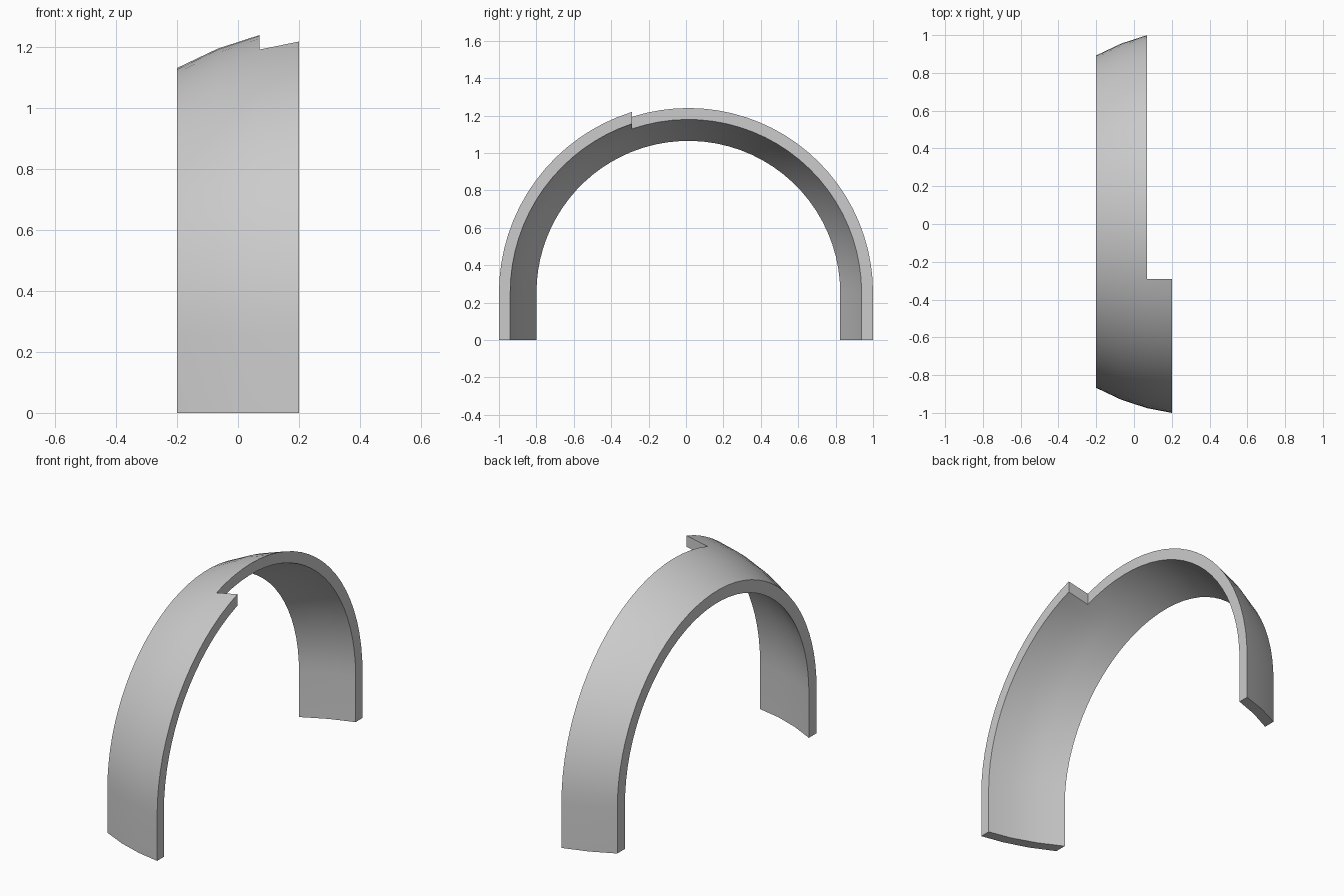
import bpy, bmesh, math

cube = bpy.data.objects.get("Cube")
if cube:
    bpy.data.objects.remove(cube, do_unlink=True)

CENTER_Y, CENTER_Z = 0.0125, 0.2525   # centre of the arch
STEP_Y = -0.29                        # where the wide front part ends
FRONT_SEGS, REAR_SEGS = 16, 24

# cross-section: x, outer radius, inner radius
SECTION = [(-0.2, 0.88, 0.812), (-0.067, 0.943, 0.878),
           (0.07, 0.9875, 0.9265), (0.2, 1.0125, 0.9525)]


def arch_path(x, radius):
    """Leg, arc up to the step, arc down to the rear, leg."""
    step = math.acos((STEP_Y - CENTER_Y) / radius)
    angles = [math.pi + (step - math.pi) * i / FRONT_SEGS for i in range(FRONT_SEGS)]
    angles += [step * (1 - i / REAR_SEGS) for i in range(REAR_SEGS + 1)]
    arc = [(x, CENTER_Y + radius * math.cos(a), CENTER_Z + radius * math.sin(a))
           for a in angles]
    return [(x, CENTER_Y - radius, 0)] + arc + [(x, CENTER_Y + radius, 0)]


bm = bmesh.new()
outer = [[bm.verts.new(p) for p in arch_path(x, ro)] for x, ro, ri in SECTION]
inner = [[bm.verts.new(p) for p in arch_path(x, ri)] for x, ro, ri in SECTION]
partner = {a: b for co, ci in zip(outer, inner) for a, b in zip(co, ci)}

# curved outer skin, with the outermost strip ending at the step
skin = []
for col in range(len(SECTION) - 1):
    for row in range(len(outer[0]) - 1):
        if col == len(SECTION) - 2 and row > FRONT_SEGS:
            continue
        a, b = outer[col], outer[col + 1]
        skin.append(bm.faces.new((a[row], b[row], b[row + 1], a[row + 1])))

# inner skin and the walls along every open edge
rim = [e for e in bm.edges if e.is_boundary]
for f in skin:
    bm.faces.new([partner[v] for v in reversed(f.verts)])
for e in rim:
    a, b = e.verts
    bm.faces.new((a, b, partner[b], partner[a]))
bmesh.ops.delete(bm, geom=[v for v in bm.verts if not v.link_faces], context='VERTS')
bmesh.ops.recalc_face_normals(bm, faces=bm.faces)

mesh = bpy.data.meshes.new("wheel_arch")
bm.to_mesh(mesh)
bm.free()
arch = bpy.data.objects.new("wheel_arch", mesh)
bpy.context.collection.objects.link(arch)

# single plain grey
grey = bpy.data.materials.new("light_grey")
grey.use_nodes = True
colour = (0.6, 0.6, 0.6, 1)
grey.diffuse_color = colour
grey.node_tree.nodes["Principled BSDF"].inputs["Base Color"].default_value = colour
mesh.materials.append(grey)

bpy.ops.object.select_all(action='DESELECT')
arch.select_set(True)
bpy.context.view_layer.objects.active = arch
bpy.ops.object.shade_smooth_by_angle(angle=math.radians(35))
